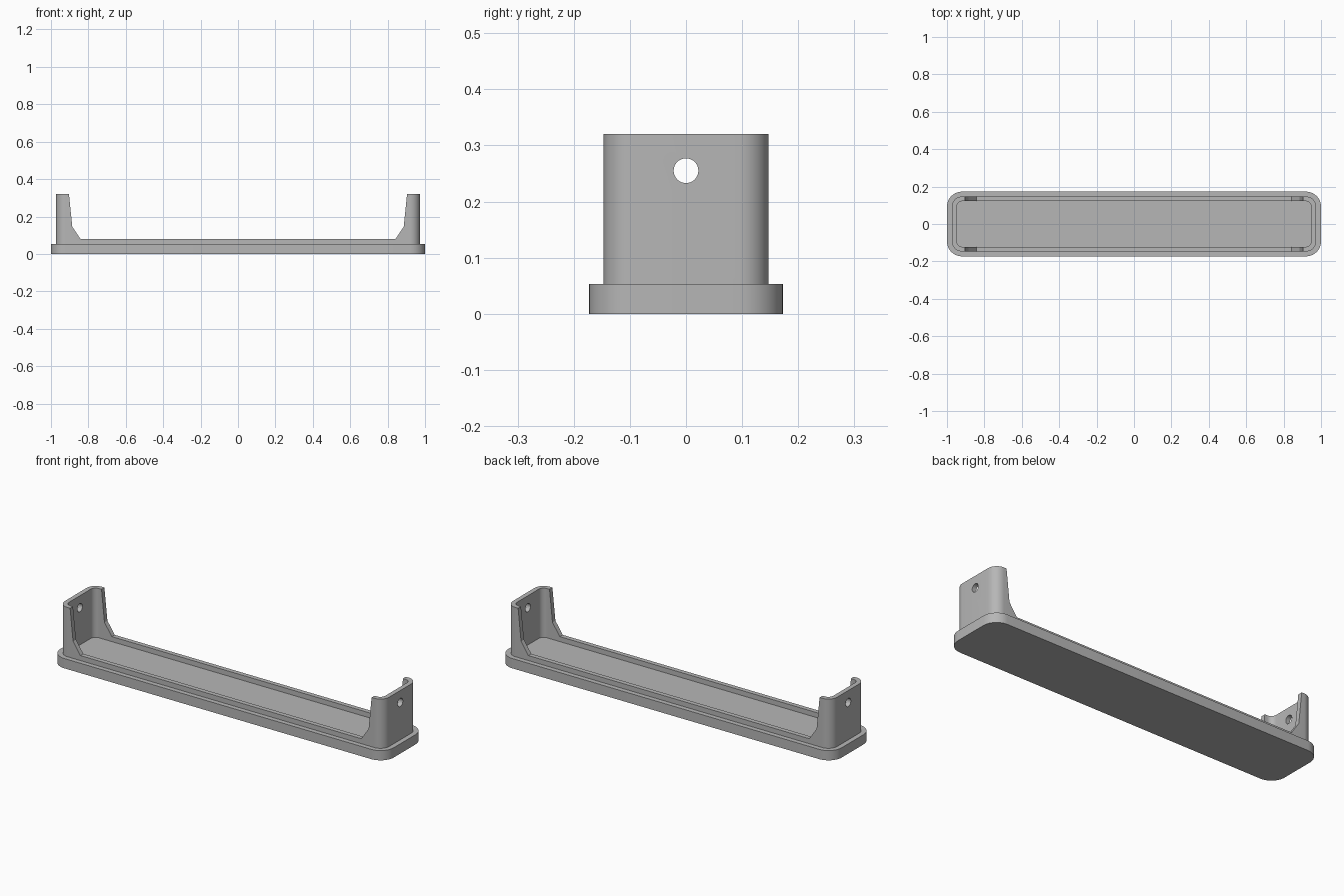
import bpy
import bmesh
import math
from mathutils import Matrix

cube = bpy.data.objects.get("Cube")
if cube:
    bpy.data.objects.remove(cube, do_unlink=True)

BASE_TOP, RIM_TOP, POST_TOP = 0.053, 0.08, 0.32

grey = bpy.data.materials.new("plain grey")
grey.use_nodes = True
COLOUR = (0.47, 0.47, 0.47, 1)
grey.diffuse_color = COLOUR
grey.node_tree.nodes["Principled BSDF"].inputs["Base Color"].default_value = COLOUR


def rounded_rect(hx, hy, r, steps=10):
    """Counter-clockwise outline of a rectangle with rounded corners."""
    pts = []
    for i, (sx, sy) in enumerate([(1, 1), (-1, 1), (-1, -1), (1, -1)]):
        for k in range(steps + 1):
            a = math.pi / 2 * (i + k / steps)
            pts.append((sx * (hx - r) + r * math.cos(a),
                        sy * (hy - r) + r * math.sin(a)))
    return pts


def make_object(name, bm):
    bmesh.ops.recalc_face_normals(bm, faces=bm.faces)
    mesh = bpy.data.meshes.new(name)
    bm.to_mesh(mesh)
    bm.free()
    mesh.materials.append(grey)
    obj = bpy.data.objects.new(name, mesh)
    bpy.context.collection.objects.link(obj)
    return obj


def extrude(bm, faces, direction):
    out = bmesh.ops.extrude_face_region(bm, geom=faces)
    verts = [v for v in out["geom"] if isinstance(v, bmesh.types.BMVert)]
    bmesh.ops.translate(bm, verts=verts, vec=direction)


def prism(name, points, direction):
    bm = bmesh.new()
    face = bm.faces.new([bm.verts.new(p) for p in points])
    extrude(bm, [face], direction)
    return make_object(name, bm)


def cut(obj, cutter):
    """Subtract the cutter, bake the result and remove the cutter."""
    cutter.hide_render = True
    mod = obj.modifiers.new("cut", 'BOOLEAN')
    mod.operation, mod.solver, mod.object = 'DIFFERENCE', 'EXACT', cutter
    bpy.context.view_layer.update()
    graph = bpy.context.evaluated_depsgraph_get()
    baked = bpy.data.meshes.new_from_object(obj.evaluated_get(graph))
    obj.modifiers.clear()
    obj.data = baked
    bpy.data.objects.remove(cutter, do_unlink=True)


# Base plate
base = prism("base_plate",
             [(x, y, 0) for x, y in rounded_rect(1.0, 0.173, 0.08)],
             (0, 0, BASE_TOP))

# Full-height wall ring, slightly sunk into the base
bm = bmesh.new()
bottom = BASE_TOP - 0.01
outer, inner = [[bm.verts.new((x, y, bottom)) for x, y in rounded_rect(*size)]
                for size in ((0.973, 0.147, 0.053), (0.948, 0.122, 0.03))]
n = len(outer)
ring = [bm.faces.new((outer[i], outer[(i + 1) % n], inner[(i + 1) % n], inner[i]))
        for i in range(n)]
extrude(bm, ring, (0, 0, POST_TOP - bottom))
wall = make_object("end_brackets_and_rim", bm)

# Open the long sides down to a low rim, leaving a bracket at each end
half = [(0.842, RIM_TOP), (0.886, 0.145), (0.906, POST_TOP + 0.02)]
profile = half + [(-x, z) for x, z in reversed(half)]
cut(wall, prism("side_opening", [(x, -0.3, z) for x, z in profile], (0, 0.6, 0)))

# Screw hole through both brackets
bm = bmesh.new()
bmesh.ops.create_cone(bm, cap_ends=True, segments=40, radius1=0.022,
                      radius2=0.022, depth=2.4,
                      matrix=Matrix.Translation((0, 0, 0.255))
                      @ Matrix.Rotation(math.pi / 2, 4, 'Y'))
cut(wall, make_object("hole_cutter", bm))

# Smooth the rounded corners, keep edges sharp
bpy.ops.object.select_all(action='DESELECT')
for obj in (base, wall):
    obj.select_set(True)
bpy.context.view_layer.objects.active = base
bpy.ops.object.shade_smooth_by_angle(angle=math.radians(25))
